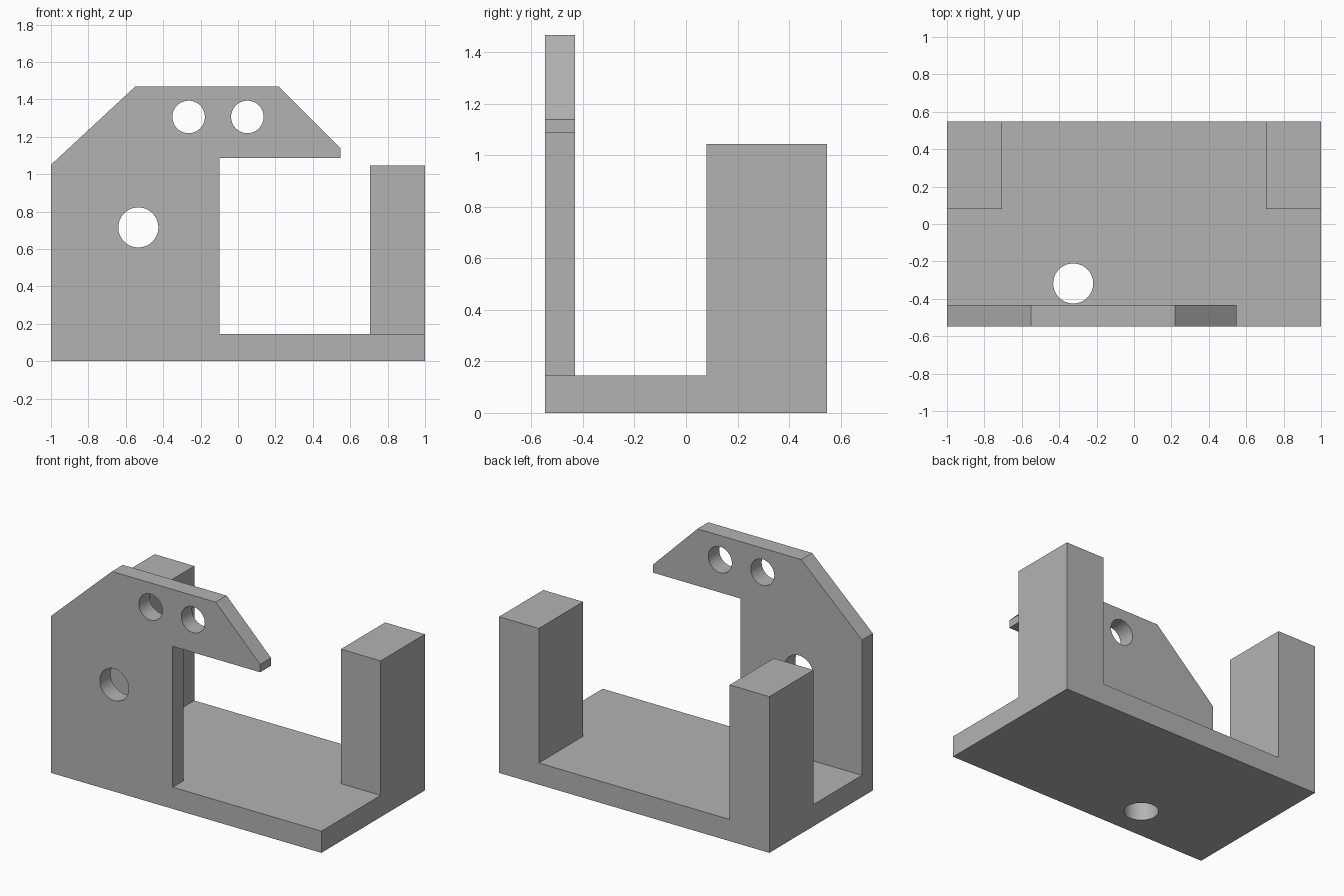
import bpy
import bmesh
from math import radians
from mathutils import Matrix, Vector

cube = bpy.data.objects.get("Cube")
if cube:
    bpy.data.objects.remove(cube, do_unlink=True)

WIDTH, DEPTH = 2.0, 1.094
FLOOR, PLATE, POST_TOP = 0.145, 0.115, 1.045
FRONT, BACK = -DEPTH / 2, DEPTH / 2

grey = bpy.data.materials.new("plain grey")
grey.use_nodes = True
grey.diffuse_color = (0.45, 0.45, 0.45, 1)
grey.node_tree.nodes["Principled BSDF"].inputs["Base Color"].default_value = grey.diffuse_color


def make_object(name, bm):
    bmesh.ops.recalc_face_normals(bm, faces=bm.faces)
    mesh = bpy.data.meshes.new(name)
    bm.to_mesh(mesh)
    bm.free()
    mesh.materials.append(grey)
    obj = bpy.data.objects.new(name, mesh)
    bpy.context.collection.objects.link(obj)
    return obj


def box(name, low, high):
    low, high = Vector(low), Vector(high)
    bm = bmesh.new()
    bmesh.ops.create_cube(bm, size=1, matrix=Matrix.Translation((low + high) / 2)
                          @ Matrix.Diagonal((high - low).to_4d()))
    return make_object(name, bm)


def cylinder(name, centre, radius, along_y):
    bm = bmesh.new()
    turn = Matrix.Rotation(radians(90 if along_y else 0), 4, "X")
    bmesh.ops.create_cone(bm, cap_ends=True, segments=64, radius1=radius, radius2=radius,
                          depth=0.4, matrix=Matrix.Translation(centre) @ turn)
    return make_object(name, bm)


def extruded_profile(name, points, y, thickness):
    bm = bmesh.new()
    face = bm.faces.new([bm.verts.new((x, y, z)) for x, z in points])
    result = bmesh.ops.extrude_face_region(bm, geom=[face])
    moved = [v for v in result["geom"] if isinstance(v, bmesh.types.BMVert)]
    bmesh.ops.translate(bm, verts=moved, vec=(0, thickness, 0))
    return make_object(name, bm)


def combine(target, tool, operation):
    # Apply one boolean and discard the tool
    mod = target.modifiers.new(operation.lower(), "BOOLEAN")
    mod.operation, mod.object, mod.solver = operation, tool, "EXACT"
    bpy.context.view_layer.objects.active = target
    bpy.ops.object.modifier_apply(modifier=mod.name)
    bpy.data.objects.remove(tool, do_unlink=True)


# Flat base
bracket = box("bracket_body", (-WIDTH / 2, FRONT, 0), (WIDTH / 2, BACK, FLOOR))

# Front plate with a hooked arm, running down through the base
profile = [(-1, 0), (-0.1, 0), (-0.1, 1.087), (0.547, 1.087), (0.547, 1.14),
           (0.218, 1.468), (-0.55, 1.468), (-1, 1.05)]
combine(bracket, extruded_profile("front_plate", profile, FRONT, PLATE), "UNION")

# Matching rear corner posts
for side, name in ((-1, "right_post"), (1, "left_post")):
    inner, outer = sorted((side * 0.706, side * WIDTH / 2))
    combine(bracket, box(name, (inner, 0.08, 0), (outer, BACK, POST_TOP)), "UNION")

# Bolt holes through the plate and the base
for x, z, radius in ((-0.533, 0.715, 0.107), (-0.264, 1.306, 0.087), (0.05, 1.306, 0.087)):
    combine(bracket, cylinder("plate_hole", (x, FRONT, z), radius, True), "DIFFERENCE")
combine(bracket, cylinder("base_hole", (-0.325, -0.318, 0), 0.107, False), "DIFFERENCE")

# Merge coplanar faces and smooth only the hole walls
bm = bmesh.new()
bm.from_mesh(bracket.data)
bmesh.ops.remove_doubles(bm, verts=bm.verts, dist=0.0001)
bmesh.ops.dissolve_limit(bm, angle_limit=radians(1), verts=bm.verts, edges=bm.edges)
bm.to_mesh(bracket.data)
bm.free()
bpy.ops.object.select_all(action="DESELECT")
bracket.select_set(True)
bpy.context.view_layer.objects.active = bracket
bpy.ops.object.shade_smooth_by_angle(angle=radians(30))
